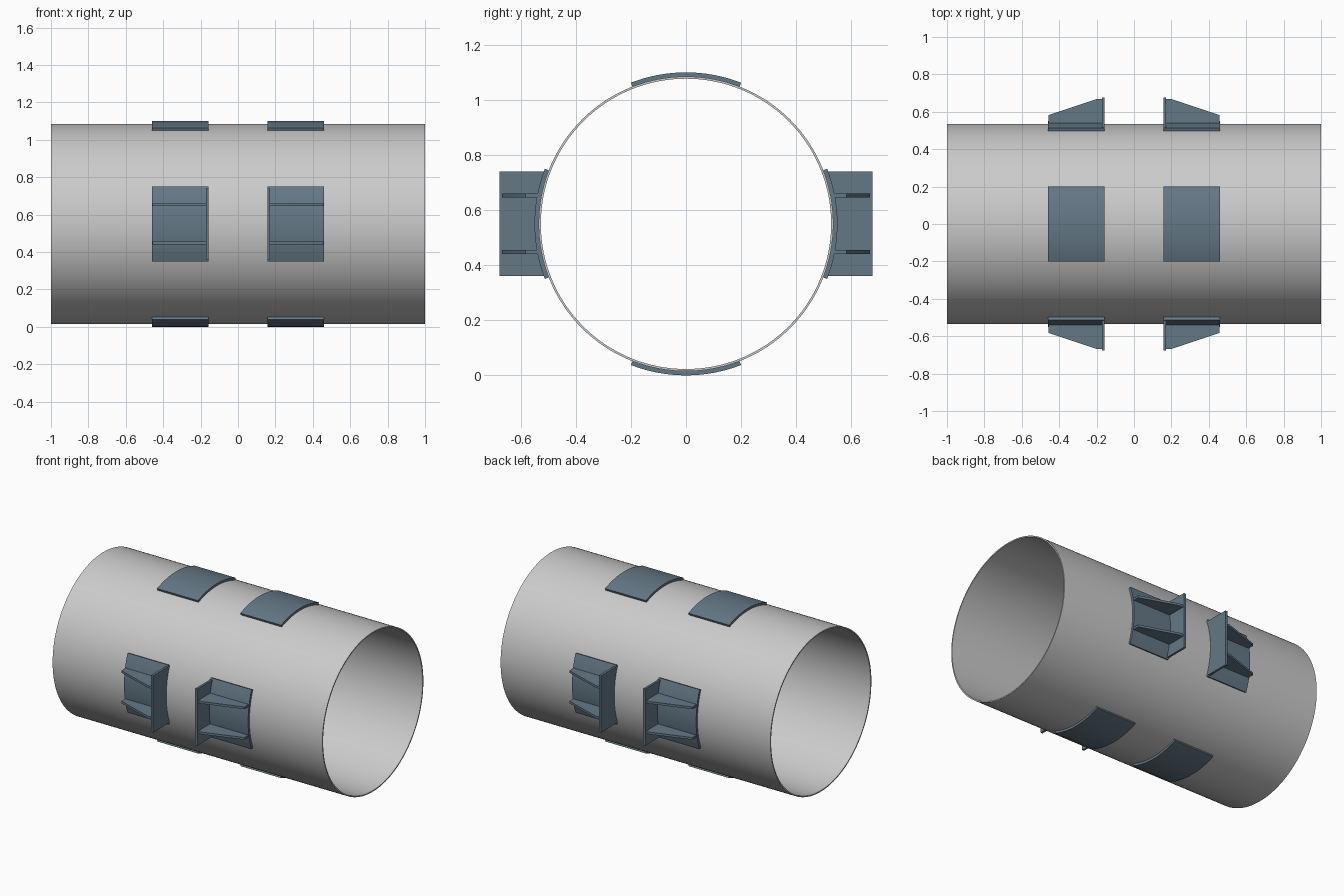
import bpy, bmesh, math

if "Cube" in bpy.data.objects:
    bpy.data.objects.remove(bpy.data.objects["Cube"])

ZC = 0.55             # pipe axis height
R_IN, R_OUT, R_PAD = 0.527, 0.535, 0.55
X0, X1 = 0.157, 0.46  # pad extent along the pipe

steel = bpy.data.materials.new("blue_steel")
steel.diffuse_color = (0.13, 0.19, 0.24, 1)
steel.use_nodes = True
steel.node_tree.nodes["Principled BSDF"].inputs["Base Color"].default_value = steel.diffuse_color


def finish(name, bm, mirror="", mat=None):
    bmesh.ops.recalc_face_normals(bm, faces=bm.faces)
    me = bpy.data.meshes.new(name)
    bm.to_mesh(me)
    bm.free()
    ob = bpy.data.objects.new(name, me)
    bpy.context.collection.objects.link(ob)
    ob.location.z = ZC
    if mat:
        me.materials.append(mat)
    if mirror:
        mod = ob.modifiers.new("mirror", "MIRROR")
        mod.use_axis = [a in mirror for a in "XYZ"]
        mod.use_mirror_merge = False
    bpy.ops.object.select_all(action="DESELECT")
    ob.select_set(True)
    bpy.context.view_layer.objects.active = ob
    bpy.ops.object.shade_smooth_by_angle(angle=math.radians(30))
    return ob


def strip(name, pairs, x0, x1, closed=False, **kw):
    """Solid along x whose yz section is a strip of (inner, outer) points."""
    bm = bmesh.new()
    rows = [[bm.verts.new((x, *p)) for x, p in
             ((x0, i), (x1, i), (x1, o), (x0, o))] for i, o in pairs]
    n = len(rows)
    for k in range(n if closed else n - 1):
        a, b = rows[k], rows[(k + 1) % n]
        for j in range(4):
            bm.faces.new((a[j], a[(j + 1) % 4], b[(j + 1) % 4], b[j]))
    if not closed:
        bm.faces.new(rows[0])
        bm.faces.new(rows[-1])
    return finish(name, bm, **kw)


def arc(r, a):
    return (r * math.cos(a), r * math.sin(a))


# Pipe
N = 128
strip("pipe", [(arc(R_IN, 2 * math.pi * k / N), arc(R_OUT, 2 * math.pi * k / N))
               for k in range(N)], -1, 1, closed=True)

# Curved saddle pads: sides, then top and bottom
half = math.asin(0.2 / R_PAD)
angles = [half * (k / 8 - 1) for k in range(17)]
for name, turn, axes in (("side_pads", 0, "XY"), ("top_bottom_pads", math.pi / 2, "XZ")):
    strip(name, [(arc(R_OUT, a + turn), arc(R_PAD, a + turn)) for a in angles],
          X0, X1, mirror=axes, mat=steel)

# Upright stop plates, cut to the curve of the pad
zs = [0.19 * (k / 8 - 1) for k in range(17)]
strip("stop_plates", [((math.sqrt(0.546 ** 2 - z * z), z), (0.677, z)) for z in zs],
      X0, X0 + 0.015, mirror="XY", mat=steel)

# Tapered gussets behind each plate
outline = [(0.17, 0.536), (0.17, 0.668), (0.2, 0.668), (0.456, 0.583), (0.456, 0.536)]
bm = bmesh.new()
face = bm.faces.new([bm.verts.new((x, y, 0.095)) for x, y in outline])
ext = bmesh.ops.extrude_face_region(bm, geom=[face])
bmesh.ops.translate(bm, vec=(0, 0, 0.015),
                    verts=[v for v in ext["geom"] if isinstance(v, bmesh.types.BMVert)])
finish("gussets", bm, mirror="XYZ", mat=steel)
